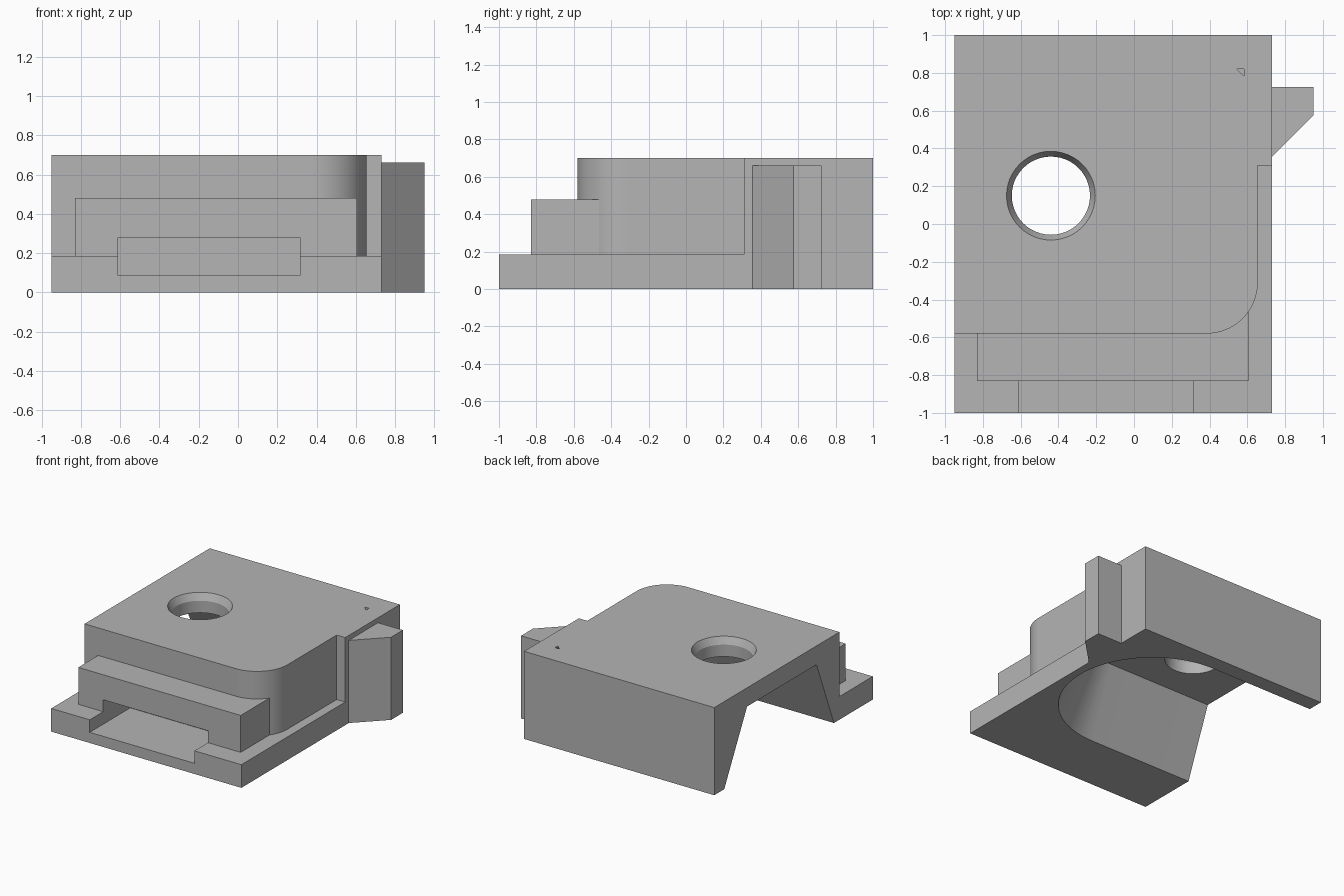
import bpy, bmesh, math

cube = bpy.data.objects.get("Cube")
if cube:
    bpy.data.objects.remove(cube, do_unlink=True)

grey = bpy.data.materials.new("plain grey")
grey.use_nodes = True
GREY = (0.46, 0.46, 0.46, 1)
grey.diffuse_color = GREY
grey.node_tree.nodes["Principled BSDF"].inputs["Base Color"].default_value = GREY


def loft(name, layers):
    """Solid through matching outlines; layers = [(z, [(x, y), ...]), ...]."""
    bm = bmesh.new()
    rings = [[bm.verts.new((x, y, z)) for x, y in pts] for z, pts in layers]
    n = len(rings[0])
    bm.faces.new(rings[0][::-1])
    bm.faces.new(rings[-1])
    for a, b in zip(rings, rings[1:]):
        for i in range(n):
            j = (i + 1) % n
            bm.faces.new((a[i], a[j], b[j], b[i]))
    bmesh.ops.recalc_face_normals(bm, faces=bm.faces)
    mesh = bpy.data.meshes.new(name)
    bm.to_mesh(mesh)
    bm.free()
    mesh.materials.append(grey)
    ob = bpy.data.objects.new(name, mesh)
    bpy.context.collection.objects.link(ob)
    return ob


def prism(name, pts, z0, z1):
    return loft(name, [(z0, pts), (z1, pts)])


def box(name, x0, x1, y0, y1, z0, z1):
    return prism(name, [(x0, y0), (x1, y0), (x1, y1), (x0, y1)], z0, z1)


def arc(cx, cy, r, start, end, steps):
    angles = [math.radians(start + (end - start) * i / steps) for i in range(steps + 1)]
    return [(cx + r * math.cos(a), cy + r * math.sin(a)) for a in angles]


def combine(target, tool, operation):
    mod = target.modifiers.new(tool.name, "BOOLEAN")
    mod.operation = operation
    mod.solver = "EXACT"
    mod.object = tool
    bpy.context.view_layer.objects.active = target
    bpy.ops.object.modifier_apply(modifier=mod.name)
    bpy.data.objects.remove(tool, do_unlink=True)


LEFT, RIGHT = -0.95, 0.73

# Base plate
body = box("housing_body", LEFT, RIGHT, -1, 1, 0, 0.185)

# Upper housing with rounded front corner and full-width rear
upper = [(LEFT, -0.58)] + arc(0.385, -0.31, 0.27, -90, 0, 24)
upper += [(0.655, 0.31), (RIGHT, 0.31), (RIGHT, 1), (LEFT, 1)]
combine(body, prism("upper_housing", upper, 0, 0.7), "UNION")

# Front step block
combine(body, box("front_step", -0.83, 0.605, -0.83, -0.4, 0.1, 0.48), "UNION")

# Side lug with slanted front
lug = [(0.6, 0.355), (RIGHT, 0.355), (0.95, 0.575), (0.95, 0.725), (0.6, 0.725)]
combine(body, prism("side_lug", lug, 0, 0.66), "UNION")

# Front slot
combine(body, box("slot_cutter", -0.61, 0.315, -1.2, -0.49, 0.085, 0.28), "DIFFERENCE")


# Tapered underside cavity, round inside and open at one side
def cavity_outline(z):
    t = z / 0.55
    r, cy = 0.692 - 0.254 * t, 0.182 - 0.034 * t
    return [(-1.2, cy - r)] + arc(-0.025, cy, r, -90, 90, 40) + [(-1.2, cy + r)]


combine(body, loft("cavity_cutter", [(z, cavity_outline(z)) for z in (-0.1, 0.55)]), "DIFFERENCE")

# Round hole with chamfered rim
hole = [(z, arc(-0.44, 0.15, r, 0, 352.5, 47))
        for z, r in ((0.4, 0.207), (0.645, 0.207), (0.7, 0.235), (0.75, 0.235))]
combine(body, loft("hole_cutter", hole), "DIFFERENCE")

# Tiny triangular mark in the top
mark = [(0.545, 0.82), (0.583, 0.782), (0.583, 0.82)]
combine(body, prism("mark_cutter", mark, 0.67, 0.75), "DIFFERENCE")

# Smooth curved walls, keep hard edges
bpy.ops.object.select_all(action="DESELECT")
body.select_set(True)
bpy.context.view_layer.objects.active = body
bpy.ops.object.shade_smooth_by_angle(angle=math.radians(20))
